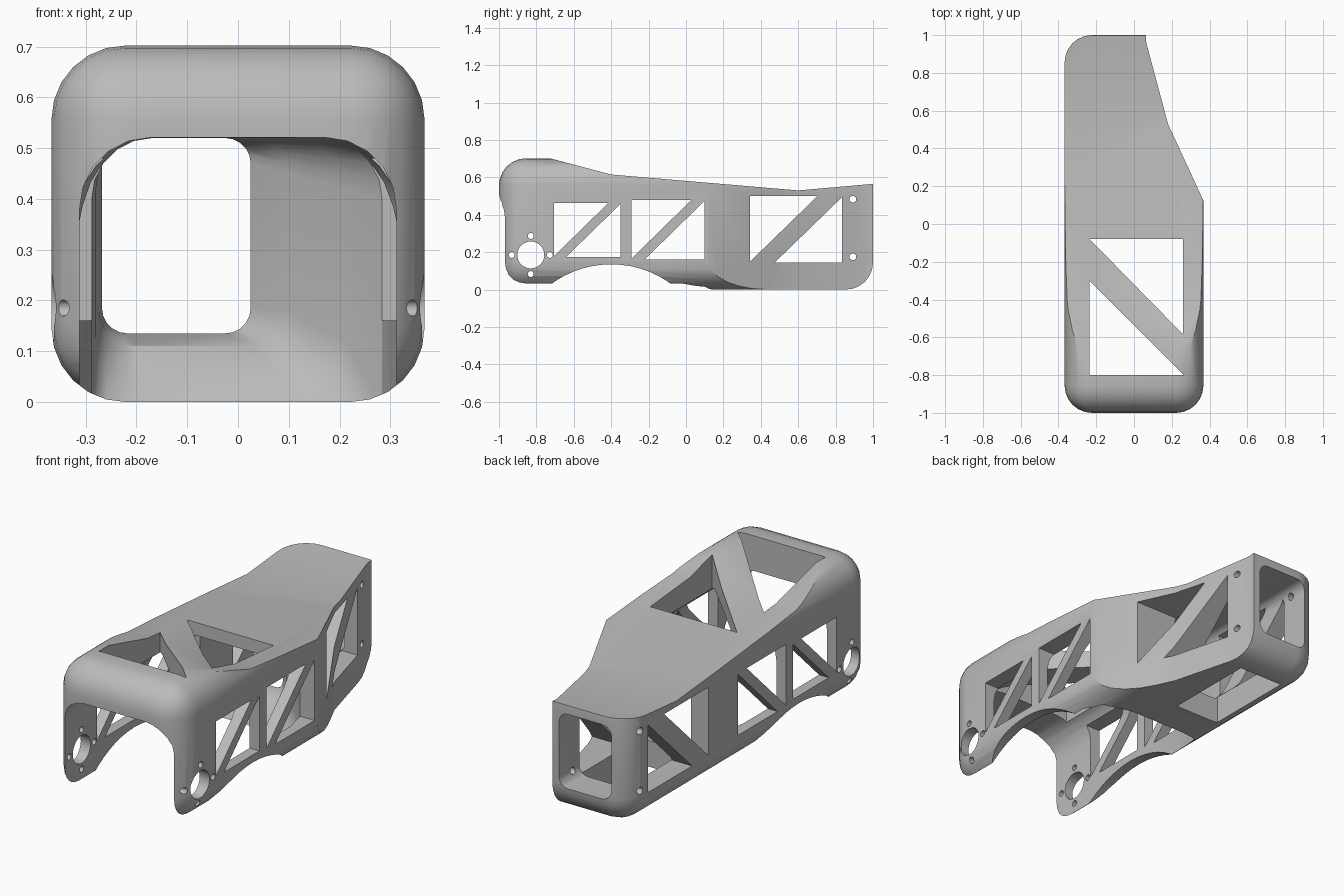
import bpy, bmesh, math
from mathutils import Vector

if "Cube" in bpy.data.objects:
    bpy.data.objects.remove(bpy.data.objects["Cube"])

grey = bpy.data.materials.new("light grey")
grey.diffuse_color = (0.5, 0.5, 0.5, 1)
grey.use_nodes = True
grey.node_tree.nodes["Principled BSDF"].inputs["Base Color"].default_value = grey.diffuse_color


def make(name, bm):
    bmesh.ops.recalc_face_normals(bm, faces=bm.faces)
    me = bpy.data.meshes.new(name)
    bm.to_mesh(me)
    bm.free()
    ob = bpy.data.objects.new(name, me)
    bpy.context.collection.objects.link(ob)
    me.materials.append(grey)
    return ob


def loft(name, rings):
    bm = bmesh.new()
    vs = [[bm.verts.new(p) for p in r] for r in rings]
    n = len(vs[0])
    for a, b in zip(vs, vs[1:]):
        for i in range(n):
            j = (i + 1) % n
            bm.faces.new((a[i], a[j], b[j], b[i]))
    bm.faces.new(vs[0])
    bm.faces.new(vs[-1])
    return make(name, bm)


def prism(name, pts, axis, lo, hi):
    # extrude a 2D outline along x (pts are y,z) or z (pts are x,y)
    put = (lambda p, t: (t, *p)) if axis == 'x' else (lambda p, t: (*p, t))
    return loft(name, [[put(p, t) for p in pts] for t in (lo, hi)])


def circle(y, z, r, n):
    return [(y + r * math.cos(2 * math.pi * i / n), z + r * math.sin(2 * math.pi * i / n))
            for i in range(n)]


def section(y, x0, x1, z0, z1, r, seg=5):
    pts = []
    corners = ((x1 - r, z1 - r), (x0 + r, z1 - r), (x0 + r, z0 + r), (x1 - r, z0 + r))
    for k, (cx, cz) in enumerate(corners):
        for i in range(seg + 1):
            a = math.pi / 2 * (k + i / seg)
            pts.append((cx + r * math.cos(a), y, cz + r * math.sin(a)))
    return pts


# Rounded outer block
bm = bmesh.new()
bmesh.ops.create_cube(bm, size=1)
for v in bm.verts:
    v.co = Vector((v.co.x * 0.735, v.co.y * 2, v.co.z * 0.702 + 0.351))
bmesh.ops.bevel(bm, geom=bm.edges[:], offset=0.145, segments=6, profile=0.5, affect='EDGES')
body = make("arm_shell", bm)

cutters = []
# Sloped top, tapered right rear, and arch under the sides
cutters.append(prism("top_cut", [(-0.8, 0.721), (-0.4, 0.615), (0.6, 0.53), (1.1, 0.574),
                                 (1.1, 0.9), (-0.8, 0.9)], 'x', -1, 1))
cutters.append(prism("taper_cut", [(0.411, 0.03), (0.18, 0.53), (0.065, 0.96), (0.06, 1.1),
                                   (0.6, 1.1), (0.6, 0.03)], 'z', -1, 2))
cutters.append(prism("arch_cut", circle(-0.4, -0.405, 0.54, 64), 'x', -1, 1))

# Inner cavity: wide front, quick funnel, then a straight tube to the rear opening
cutters.append(loft("cavity", [section(*s) for s in (
    (-1.2, -0.312, 0.312, -0.5, 0.521, 0.14),
    (-0.02, -0.312, 0.312, -0.4, 0.521, 0.14),
    (0.1, -0.288, 0.284, -0.13, 0.52, 0.12),
    (0.17, -0.28, 0.21, 0.02, 0.52, 0.1),
    (0.25, -0.274, 0.1, 0.11, 0.52, 0.07),
    (0.33, -0.268, 0.025, 0.135, 0.52, 0.05),
    (1.2, -0.268, 0.025, 0.135, 0.52, 0.05))]))

# Triangular side windows: y0, y1, z0, z1, brace width
for y0, y1, z0, z1, w in ((-0.705, -0.35, 0.175, 0.463, 0.065),
                          (-0.292, 0.1, 0.16, 0.48, 0.07),
                          (0.343, 0.835, 0.145, 0.5, 0.132)):
    cutters.append(prism("side_window", [(y0, z0 + 0.005), (y1 - w, z1), (y0, z1)], 'x', -1, 1))
    cutters.append(prism("side_window", [(y0 + w, z0), (y1, z0), (y1, z1 - 0.005)], 'x', -1, 1))

# Triangular top windows and floor opening
cutters.append(prism("top_window", [(-0.235, -0.08), (0.26, -0.08), (0.26, -0.585)], 'z', 0.3, 1))
cutters.append(prism("top_window", [(-0.235, -0.3), (-0.235, -0.8), (0.265, -0.8)], 'z', 0.3, 1))
cutters.append(prism("floor_window", [(-0.25, 0.343), (0.01, 0.343), (0.01, 0.835), (-0.25, 0.835)],
                     'z', -0.2, 0.3))

# Shaft hole with four screw holes, and rear screw holes
cutters.append(prism("shaft_hole", circle(-0.83, 0.185, 0.072, 32), 'x', -1, 1))
for dy, dz in ((0.102, 0), (-0.102, 0), (0, 0.102), (0, -0.102)):
    cutters.append(prism("screw_hole", circle(-0.83 + dy, 0.185 + dz, 0.016, 14), 'x', -1, 1))
for z in (0.175, 0.483):
    cutters.append(prism("screw_hole", circle(0.892, z, 0.018, 14), 'x', -1, 1))

# Apply all cuts
bpy.context.view_layer.objects.active = body
for c in cutters:
    m = body.modifiers.new("cut", 'BOOLEAN')
    m.operation = 'DIFFERENCE'
    m.solver = 'EXACT'
    m.object = c
    bpy.ops.object.modifier_apply(modifier=m.name)
    bpy.data.objects.remove(c, do_unlink=True)

bpy.ops.object.select_all(action='DESELECT')
body.select_set(True)
bpy.ops.object.shade_smooth_by_angle(angle=math.radians(30))
